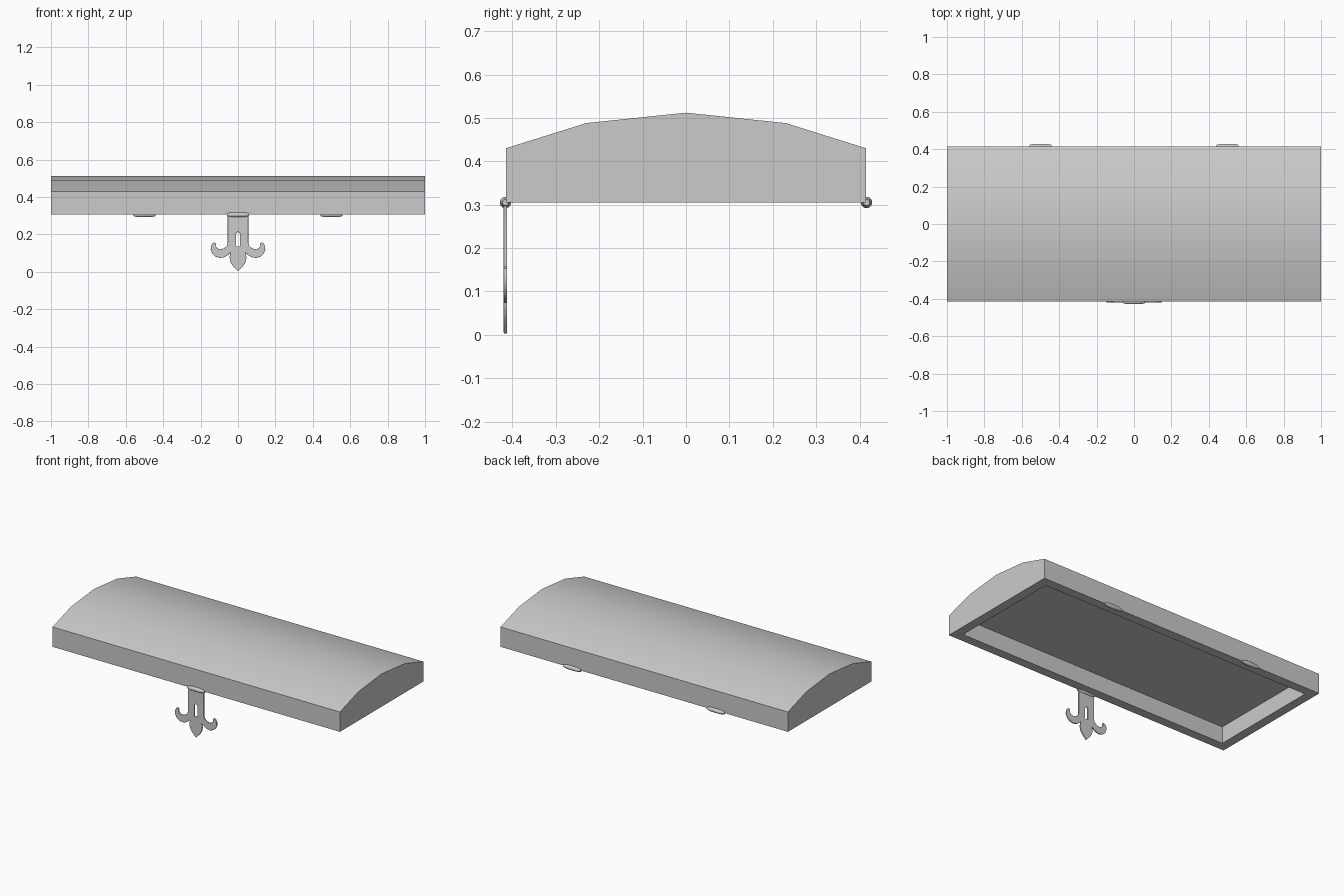
import bpy, bmesh
from math import radians, cos, sin, pi

if "Cube" in bpy.data.objects:
    bpy.data.objects.remove(bpy.data.objects["Cube"])


def finish(name, bm):
    bmesh.ops.recalc_face_normals(bm, faces=bm.faces)
    mesh = bpy.data.meshes.new(name)
    bm.to_mesh(mesh)
    bm.free()
    ob = bpy.data.objects.new(name, mesh)
    bpy.context.collection.objects.link(ob)
    smooth(ob)
    return ob


def smooth(ob):
    bpy.ops.object.select_all(action='DESELECT')
    ob.select_set(True)
    bpy.context.view_layer.objects.active = ob
    bpy.ops.object.shade_smooth_by_angle(angle=radians(30))


# Lid: arched profile swept along x, with a flat-roofed recess underneath
profile = [(-0.415, 0.305), (-0.415, 0.43), (-0.23, 0.488), (0, 0.512),
           (0.23, 0.488), (0.415, 0.43), (0.415, 0.305)]
bm = bmesh.new()
end = bm.faces.new([bm.verts.new((-1, y, z)) for y, z in profile])
sweep = bmesh.ops.extrude_face_region(bm, geom=[end], use_keep_orig=True)
moved = [g for g in sweep['geom'] if isinstance(g, bmesh.types.BMVert)]
bmesh.ops.translate(bm, verts=moved, vec=(2, 0, 0))
bmesh.ops.recalc_face_normals(bm, faces=bm.faces)
under = [f for f in bm.faces if f.normal.z < -0.9]
bmesh.ops.inset_region(bm, faces=under, thickness=0.057, use_even_offset=True)
roof = bmesh.ops.extrude_discrete_faces(bm, faces=under)['faces'][0]
bmesh.ops.translate(bm, verts=roof.verts, vec=(0, 0, 0.105))
finish('lid', bm)


# Hinge barrels: short rods with tapered ends
def barrel(name, x, y):
    bm = bmesh.new()
    n = 16
    rings = []
    for dx, r in [(-0.06, 0.007), (-0.032, 0.013), (0.032, 0.013), (0.06, 0.007)]:
        rings.append([bm.verts.new((x + dx, y + r * cos(2 * pi * i / n),
                                    0.305 + r * sin(2 * pi * i / n)))
                      for i in range(n)])
    for a, b in zip(rings, rings[1:]):
        for i in range(n):
            j = (i + 1) % n
            bm.faces.new((a[i], a[j], b[j], b[i]))
    bm.faces.new(rings[0])
    bm.faces.new(rings[-1])
    finish(name, bm)


barrel('hinge_left', -0.5, 0.416)
barrel('hinge_right', 0.5, 0.416)
barrel('clasp_hinge', 0, -0.416)

# Clasp: mirrored half outline with curled side arms and a narrow slot
half = [(0.055, 0.305), (0.055, 0.155), (0.06, 0.138), (0.075, 0.125),
        (0.093, 0.12), (0.11, 0.125), (0.12, 0.137), (0.118, 0.15),
        (0.125, 0.158), (0.137, 0.153), (0.145, 0.137), (0.146, 0.117),
        (0.137, 0.096), (0.12, 0.081), (0.097, 0.074), (0.073, 0.078),
        (0.053, 0.09), (0.041, 0.102), (0.045, 0.075), (0.041, 0.052),
        (0.025, 0.028)]
outline = half + [(0, 0.003)] + [(-x, z) for x, z in reversed(half)]
slot = [(-0.01, 0.135), (0.01, 0.135), (0.01, 0.205), (0, 0.215), (-0.01, 0.205)]
curve = bpy.data.curves.new('clasp', 'CURVE')
curve.dimensions = '2D'
curve.fill_mode = 'BOTH'
curve.extrude = 0.002
curve.bevel_depth = 0.002
curve.bevel_resolution = 1
curve.offset = -0.002
for pts in (outline, slot):
    sp = curve.splines.new('POLY')
    sp.points.add(len(pts) - 1)
    for p, (x, z) in zip(sp.points, pts):
        p.co = (x, z, 0, 1)
    sp.use_cyclic_u = True
clasp = bpy.data.objects.new('clasp', curve)
bpy.context.collection.objects.link(clasp)
clasp.rotation_euler = (radians(90), 0, 0)
clasp.location = (0, -0.416, 0)
bpy.ops.object.select_all(action='DESELECT')
clasp.select_set(True)
bpy.context.view_layer.objects.active = clasp
bpy.ops.object.convert(target='MESH')
smooth(bpy.context.view_layer.objects.active)
